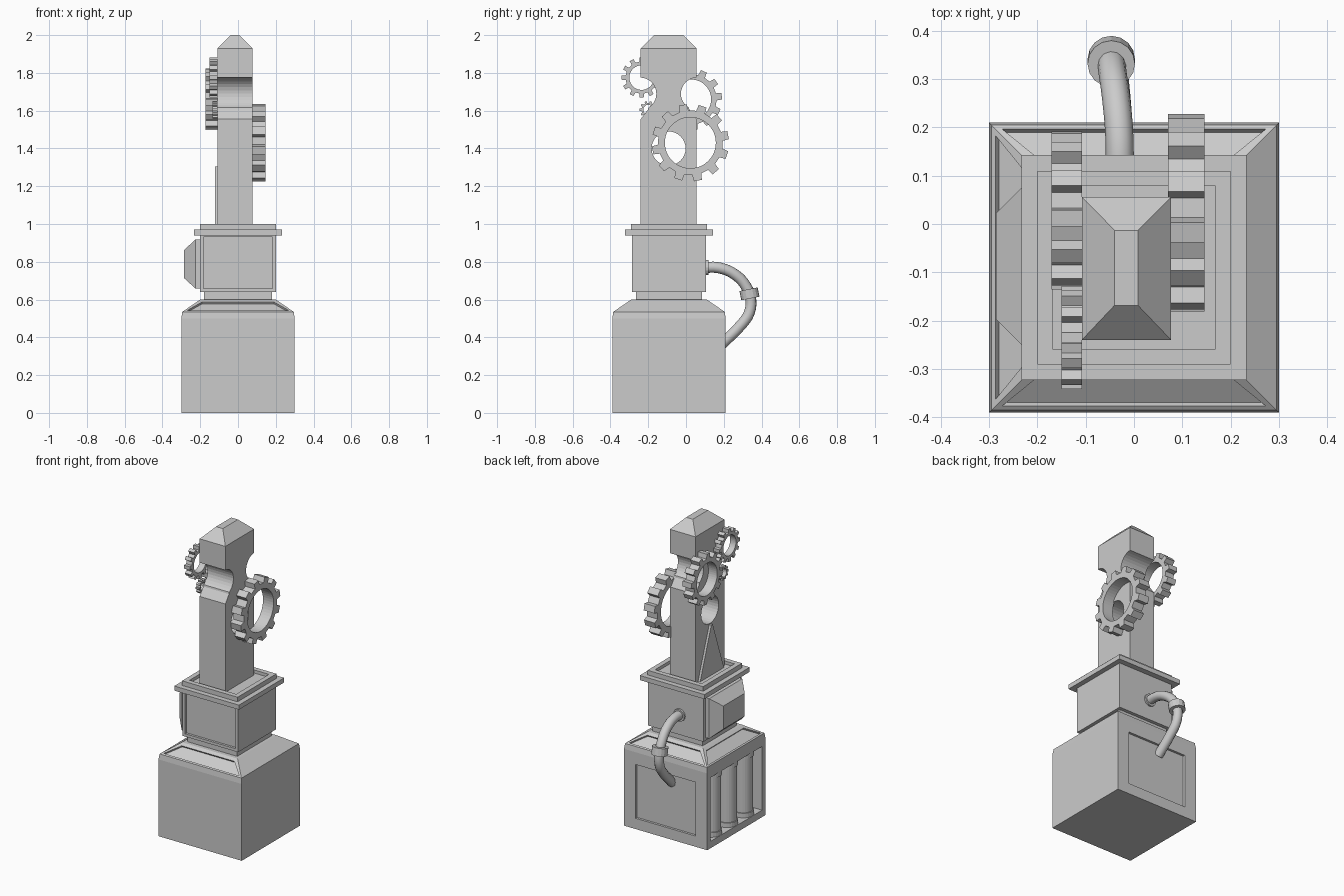
import bpy, bmesh
from math import sin, cos, pi, radians
from mathutils import Vector

if "Cube" in bpy.data.objects:
    bpy.data.objects.remove(bpy.data.objects["Cube"])

CY = -0.09  # y of the column axis


def finish(name, bm):
    bmesh.ops.recalc_face_normals(bm, faces=bm.faces)
    me = bpy.data.meshes.new(name)
    bm.to_mesh(me)
    bm.free()
    ob = bpy.data.objects.new(name, me)
    bpy.context.collection.objects.link(ob)
    return ob


def stack(name, layers, panels=()):
    """Rectangular loft; layer = (x0, x1, y0, y1, z). panels = (normal, margin, depth)."""
    bm = bmesh.new()
    rings = [[bm.verts.new(p) for p in ((a, c, z), (b, c, z), (b, d, z), (a, d, z))]
             for a, b, c, d, z in layers]
    bm.faces.new(rings[0])
    bm.faces.new(rings[-1])
    for lo, hi in zip(rings, rings[1:]):
        for i in range(4):
            j = (i + 1) % 4
            bm.faces.new((lo[i], lo[j], hi[j], hi[i]))
    bmesh.ops.recalc_face_normals(bm, faces=bm.faces)
    for n, margin, depth in panels:
        bm.normal_update()
        f = max(bm.faces, key=lambda f: f.normal.dot(Vector(n)) + f.calc_area() * .01)
        bmesh.ops.inset_region(bm, faces=[f], thickness=margin)
        bm.normal_update()
        nrm = f.normal.copy()
        r = bmesh.ops.extrude_discrete_faces(bm, faces=[f])["faces"][0]
        bmesh.ops.translate(bm, verts=r.verts, vec=-nrm * depth)
    return finish(name, bm)


def box(name, x0, x1, y0, y1, z0, z1, panels=()):
    return stack(name, [(x0, x1, y0, y1, z0), (x0, x1, y0, y1, z1)], panels)


def sq(h, z):
    return (-h, h, CY - h, CY + h, z)


def prism_x(name, pts, x0, x1):
    """Extrude a (y, z) outline along x."""
    bm = bmesh.new()
    f = bm.faces.new([bm.verts.new((x0, y, z)) for y, z in pts])
    g = bmesh.ops.extrude_face_region(bm, geom=[f])["geom"]
    bmesh.ops.translate(bm, vec=(x1 - x0, 0, 0),
                        verts=[v for v in g if isinstance(v, bmesh.types.BMVert)])
    return finish(name, bm)


def cylinder(name, loc, r, h, axis=(0, 0, 1), n=24):
    bm = bmesh.new()
    bmesh.ops.create_cone(bm, cap_ends=True, segments=n, radius1=r, radius2=r, depth=h)
    ob = finish(name, bm)
    ob.location = loc
    ob.rotation_euler = Vector(axis).to_track_quat('Z', 'Y').to_euler()
    return ob


def cut(ob, cutter):
    m = ob.modifiers.new("cut", 'BOOLEAN')
    m.operation, m.solver, m.object = 'DIFFERENCE', 'EXACT', cutter
    bpy.context.view_layer.objects.active = ob
    bpy.ops.object.modifier_apply(modifier=m.name)
    bpy.data.objects.remove(cutter)


def gear(name, y, z, tip, root, bore, x0, x1, teeth, turn=0):
    bm = bmesh.new()
    outer, inner = [], []
    for i in range(teeth):
        for k, r in ((-.27, root), (-.2, tip), (.2, tip), (.27, root)):
            a = (i + k) * 2 * pi / teeth + turn
            ai = (i + (-.375, -.125, .125, .375)[(-.27, -.2, .2, .27).index(k)]) * 2 * pi / teeth + turn
            outer.append((y + r * cos(a), z + r * sin(a)))
            inner.append((y + bore * cos(ai), z + bore * sin(ai)))
    loops = [[bm.verts.new((x, *p)) for p in ring]
             for ring, x in ((outer, x0), (outer, x1), (inner, x1), (inner, x0))]
    n = len(outer)
    for a, b in zip(loops, loops[1:] + loops[:1]):
        for i in range(n):
            j = (i + 1) % n
            bm.faces.new((a[i], a[j], b[j], b[i]))
    return finish(name, bm)


# Base block with a battery bay on the left and a back panel
base = box("base_block", -.3, .3, -.39, .21, 0, .5)
cut(base, box("bay_cutter", -.4, -.17, -.355, .175, .045, .46))
cut(base, box("panel_cutter", -.215, .215, .195, .3, .07, .42))
for i in (-1, 0, 1):
    y = CY + i * .165
    cylinder("canister", (-.235, y, .2525), .058, .415)
    for z in (.06, .445):
        cylinder("canister_flange", (-.235, y, z), .064, .03)

# Sloped shoulder with sunk panels, then the neck
stack("shoulder", [sq(.3, .5), sq(.295, .535), sq(.2, .6)],
      [((-.6, 0, .8), .025, .012), ((0, .6, .8), .025, .012), ((0, -.6, .8), .025, .012)])
box("neck", -.18, .18, -.265, .085, .59, .65)

# Middle housing, collar and sunk top
box("housing", -.2, .2, -.285, .107, .64, .95, [((0, -1, 0), .026, .015)])
stack("collar", [sq(.233, .94), sq(.233, .97)])
stack("collar_top", [sq(.2, .97), sq(.2, 1.0)], [((0, 0, 1), .045, .02)])
bulge = stack("side_bulge", [(-.17, .17, -.13, .13, 0), (-.17, .17, -.13, .13, .025),
                             (-.11, .11, -.075, .075, .085)])
bulge.rotation_euler = (pi / 2, 0, -pi / 2)
bulge.location = (-.2, CY + .003, .788)

# Tower with two round notches, a through hole and a hipped cap
half = [(.148, .96), (.148, 1.555), (.11, 1.605)]
half += [(.15 - .085 * cos(radians(a)), 1.69 + .085 * sin(radians(a)))
         for a in range(-60, 86, 12)]
half += [(.148, 1.775), (.148, 1.93)]
mid = -.092
tower = prism_x("tower", [(mid + y, z) for y, z in half] +
                [(mid - y, z) for y, z in reversed(half)], -.108, .077)
cut(tower, cylinder("hole_cutter", (0, mid, 1.4), .09, 1, (1, 0, 0), 32))
stack("tower_cap", [(-.108, .077, -.24, .056, 1.93), (-.04, .008, -.168, -.013, 2.0)])
prism_x("tower_rib", [(-.215, .98), (.03, .98), (mid + .008, 1.305), (mid - .008, 1.305)],
        -.123, -.105)

# Gears on both sides
gear("large_gear", .023, 1.43, .205, .172, .135, .07, .146, 12, .2)
gear("medium_gear", .028, 1.66, .163, .134, .105, -.171, -.108, 12, .1)
gear("front_gear", -.235, 1.775, .107, .085, .065, -.15, -.108, 12)
gear("tiny_gear", -.2, 1.605, .046, .036, .026, -.135, -.108, 10)

# Bent pipe at the back with collars
path = [(-.03, .09, .77), (-.03, .175, .768), (-.037, .26, .732), (-.045, .318, .67),
        (-.047, .343, .60), (-.045, .335, .53), (-.04, .30, .475), (-.03, .185, .36)]
cu = bpy.data.curves.new("pipe", 'CURVE')
cu.dimensions = '3D'
cu.bevel_depth, cu.bevel_resolution, cu.resolution_u, cu.use_fill_caps = .029, 4, 3, True
sp = cu.splines.new('BEZIER')
sp.bezier_points.add(len(path) - 1)
for bp, p in zip(sp.bezier_points, path):
    bp.co = p
    bp.handle_left_type = bp.handle_right_type = 'AUTO'
bpy.context.collection.objects.link(bpy.data.objects.new("pipe", cu))
cylinder("pipe_joint", (-.047, .336, .63), .049, .05, (0, -.2, 1), 16)
cylinder("pipe_flange", (-.03, .11, .77), .04, .016, (0, 1, 0), 16)
